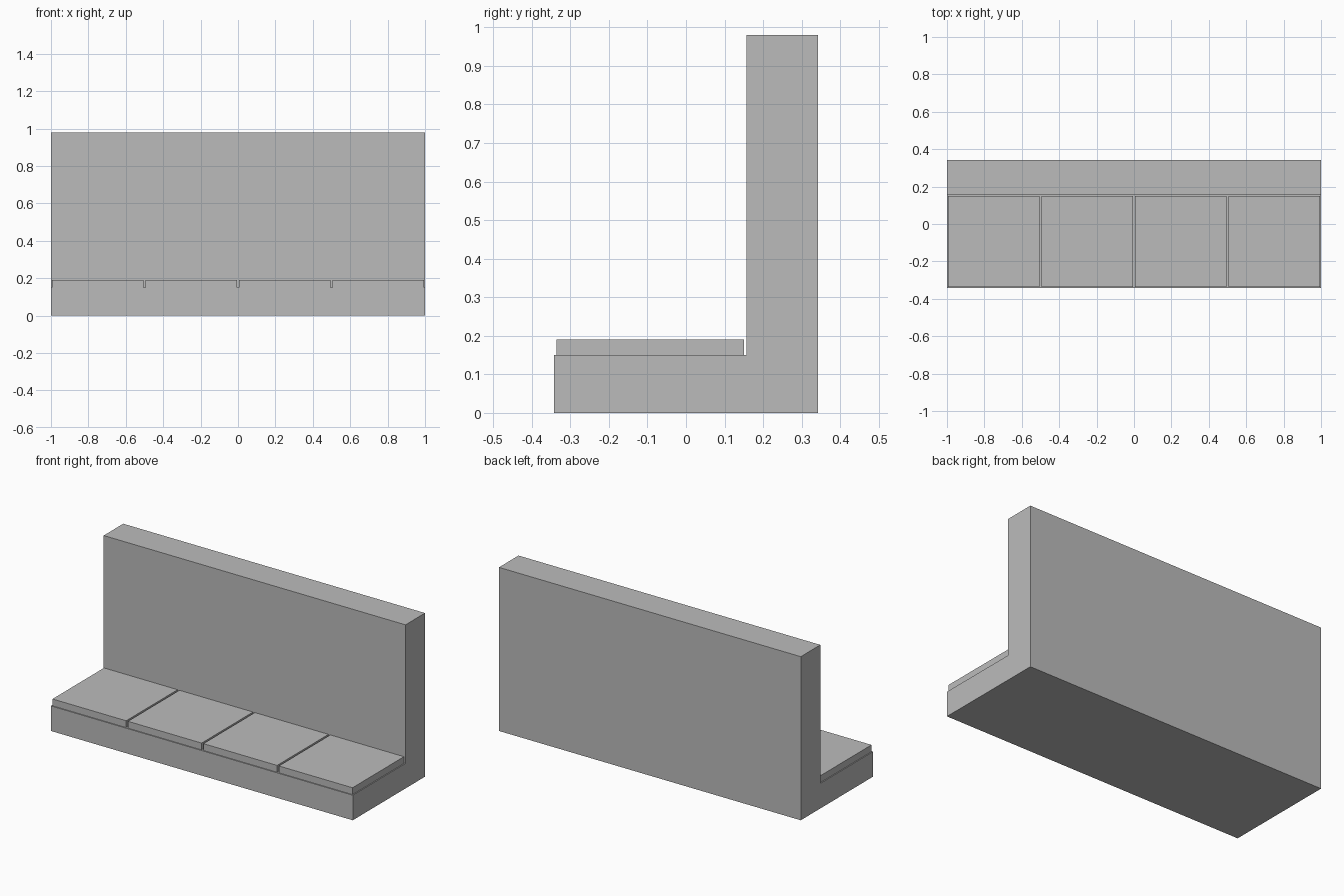
import bpy
import bmesh

cube = bpy.data.objects.get("Cube")
if cube:
    bpy.data.objects.remove(cube, do_unlink=True)

GREY = (0.5, 0.5, 0.5, 1.0)
grey = bpy.data.materials.new("plain grey")
grey.use_nodes = True
grey.diffuse_color = GREY
grey.node_tree.nodes["Principled BSDF"].inputs["Base Color"].default_value = GREY


def extrude_profile(name, profile, x0, x1):
    """Extrude a (y, z) outline along x from x0 to x1."""
    bm = bmesh.new()
    face = bm.faces.new([bm.verts.new((x0, y, z)) for y, z in profile])
    new = bmesh.ops.extrude_face_region(bm, geom=[face])["geom"]
    verts = [v for v in new if isinstance(v, bmesh.types.BMVert)]
    bmesh.ops.translate(bm, verts=verts, vec=(x1 - x0, 0, 0))
    bmesh.ops.recalc_face_normals(bm, faces=bm.faces)
    mesh = bpy.data.meshes.new(name)
    bm.to_mesh(mesh)
    bm.free()
    mesh.materials.append(grey)
    obj = bpy.data.objects.new(name, mesh)
    bpy.context.collection.objects.link(obj)
    return obj


HALF_DEPTH = 0.342
WALL_FRONT = 0.157
BASE_TOP = 0.15
HEIGHT = 0.98
GAP = 0.006

# L-shaped bench body: low base with tall back wall
extrude_profile("bench_body", [
    (-HALF_DEPTH, 0), (HALF_DEPTH, 0), (HALF_DEPTH, HEIGHT),
    (WALL_FRONT, HEIGHT), (WALL_FRONT, BASE_TOP), (-HALF_DEPTH, BASE_TOP),
], -1, 1)

# Four seat pads, with a narrow gap all round each
front, back, top = -HALF_DEPTH + GAP, WALL_FRONT - GAP, 0.191
pad = [(front, BASE_TOP), (back, BASE_TOP), (back, top), (front, top)]
for i in range(4):
    left = -1 + i * 0.5
    extrude_profile(f"seat_pad_{i + 1}", pad, left + GAP, left + 0.5 - GAP)
